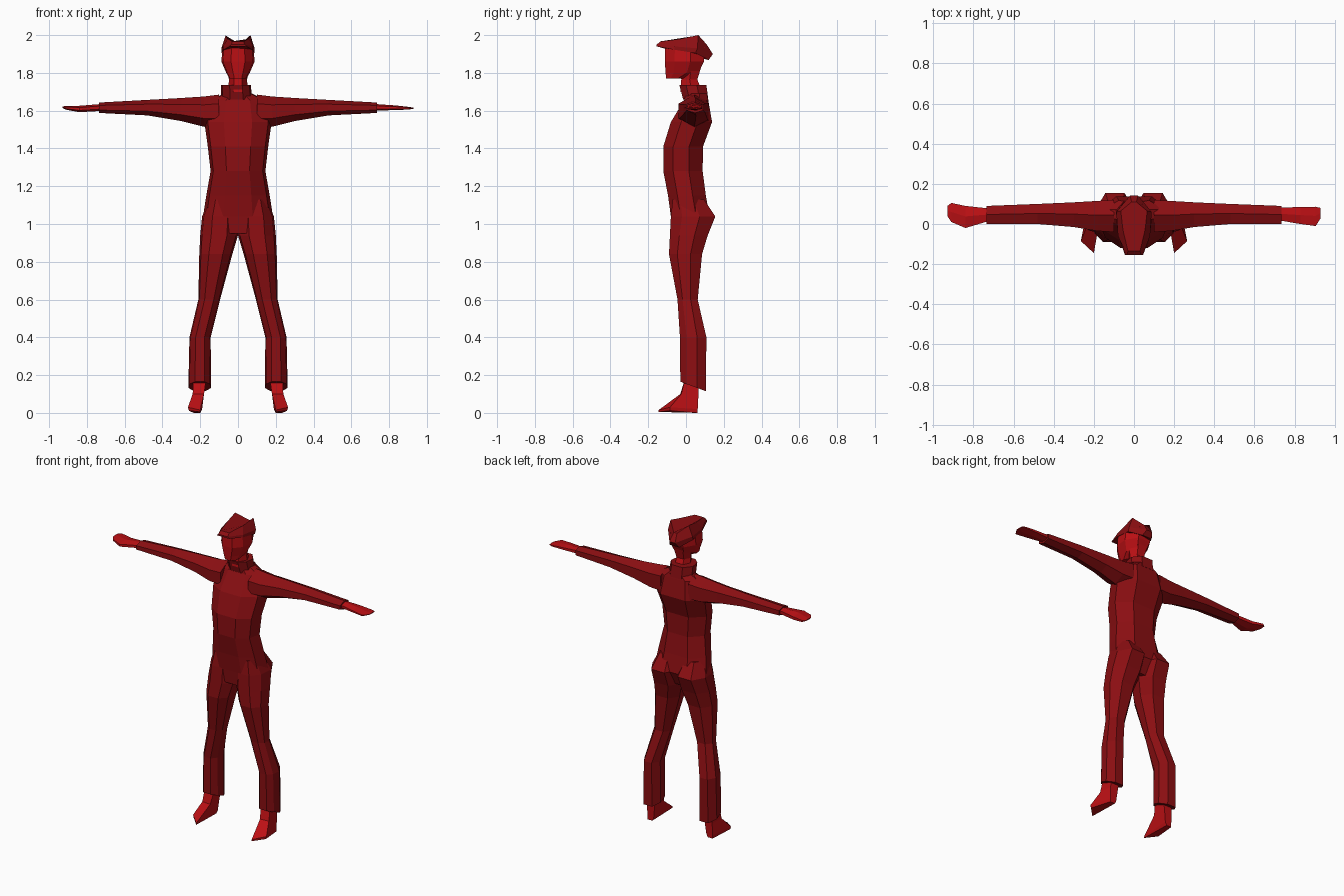
import bpy, bmesh


def material(name, rgb):
    m = bpy.data.materials.new(name)
    m.diffuse_color = (*rgb, 1)
    return m


CLOTH = material("dark red cloth", (0.26, 0.0045, 0.006))
SKIN = material("bright red skin", (0.50, 0.005, 0.007))


def loft(name, rings, mat):
    """Skin flat faces over rings with equal point counts and close both ends."""
    bm = bmesh.new()
    loops = [[bm.verts.new(p) for p in ring] for ring in rings]
    n = len(loops[0])
    for a, b in zip(loops, loops[1:]):
        for i in range(n):
            j = (i + 1) % n
            bm.faces.new((a[i], a[j], b[j], b[i]))
    bm.faces.new(loops[0][::-1])
    bm.faces.new(loops[-1])
    bmesh.ops.recalc_face_normals(bm, faces=bm.faces)
    me = bpy.data.meshes.new(name)
    bm.to_mesh(me)
    bm.free()
    me.materials.append(mat)
    ob = bpy.data.objects.new(name, me)
    bpy.context.collection.objects.link(ob)
    return ob


OCT = [(-.42, -1), (.42, -1), (.9, -.5), (1, .3), (.5, 1), (-.5, 1), (-1, .3), (-.9, -.5)]
HEX = [(-.45, -1), (.45, -1), (1, .05), (.55, 1), (-.55, 1), (-1, .05)]


def level(z, x0, x1, y0, y1, shape=OCT, slope=0.0):
    """Horizontal section; slope lowers the back edge."""
    cx, cy, hx, hy = (x0 + x1) / 2, (y0 + y1) / 2, (x1 - x0) / 2, (y1 - y0) / 2
    return [(cx + u * hx, cy + v * hy, z - slope * v) for u, v in shape]


def across(x, y0, y1, z0, z1, shape=HEX):
    """Section across an arm."""
    cy, cz, hy, hz = (y0 + y1) / 2, (z0 + z1) / 2, (y1 - y0) / 2, (z1 - z0) / 2
    return [(x, cy + v * hy, cz + u * hz) for u, v in shape]


def symmetric(half):
    """Close a loop given its +x half from front to back."""
    return half + [(-x, y, z) for x, y, z in reversed(half)]


# Torso
loft("torso", [level(z, -w, w, f, b) for z, w, f, b in [
    (.95, .165, -.07, .08), (1.04, .185, -.08, .125), (1.15, .168, -.095, .105),
    (1.28, .145, -.12, .088), (1.41, .16, -.12, .09), (1.54, .178, -.08, .138),
    (1.655, .15, -.01, .118), (1.69, .075, .0, .11)]], CLOTH)

# Collar, neck and head
loft("collar", [level(1.66, -.09, .075, -.015, .118),
                level(1.735, -.09, .068, -.035, .108)], CLOTH)
loft("neck", [level(1.70, -.052, .052, -.03, .085, HEX),
              level(1.765, -.048, .048, -.025, .06, HEX),
              level(1.83, -.06, .06, -.03, .08, HEX)], SKIN)
loft("head", [level(z, -w, w, f, b) for z, w, f, b in [
    (1.77, .045, -.105, -.01), (1.80, .062, -.108, .065),
    (1.86, .088, -.112, .095), (1.935, .082, -.112, .10)]], SKIN)

# Peaked cap: lower rim, crown shoulder, crown ridge
loft("cap", [
    symmetric([(.045, -.155, 1.94), (.078, -.06, 1.922), (.087, .05, 1.905), (.035, .12, 1.868)]),
    symmetric([(.035, -.155, 1.95), (.08, -.06, 1.94), (.088, .06, 1.93), (.02, .142, 1.90)]),
    symmetric([(.03, -.135, 1.967), (.055, -.03, 1.98), (.066, .065, 1.998), (.012, .11, 1.95)]),
], CLOTH)
bpy.data.objects["cap"].data.vertices[18].co.z = 2.0

# Arms, legs and feet
for s, side in ((1, "left"), (-1, "right")):
    loft(side + "_sleeve", [across(s * x, f, b, lo, hi) for x, f, b, lo, hi in [
        (.10, -.04, .12, 1.51, 1.685), (.18, -.035, .115, 1.515, 1.675),
        (.30, -.015, .108, 1.545, 1.667), (.48, .0, .10, 1.575, 1.657),
        (.735, .0, .09, 1.588, 1.643)]], CLOTH)

    leg = [(1.13, .03, .155, -.07, .095, 0), (1.04, .0, .19, -.08, .155, 0),
           (.94, .0, .2, -.085, .115, 0), (.84, .03, .205, -.09, .085, 0),
           (.60, .095, .21, -.045, .062, 0), (.40, .145, .257, -.032, .108, 0),
           (.14, .142, .263, -.03, .105, .025)]
    loft(side + "_leg", [[(s * x, y, z) for x, y, z in level(z, a, b, f, k, OCT, t)]
                         for z, a, b, f, k, t in leg], CLOTH)

    foot = [[(.165, .0, .20), (.235, .0, .20), (.235, .068, .20), (.165, .068, .20)],
            [(.18, -.03, .10), (.24, -.025, .10), (.235, .066, .10), (.18, .066, .10)],
            [(.20, -.145, .015), (.265, -.085, .03), (.235, .062, .02), (.19, .062, .02)],
            [(.20, -.145, .005), (.26, -.085, .012), (.235, .062, 0), (.20, .062, 0)]]
    loft(side + "_foot", [[(s * x, y, z) for x, y, z in r] for r in foot], SKIN)

# Hands, held at slightly different angles
hands = {
    "left_hand": [(.70, .022, .08, 1.60, 1.637), (.83, .0, .085, 1.603, 1.628),
                  (.905, -.01, .086, 1.606, 1.62), (.93, .028, .08, 1.61, 1.616)],
    "right_hand": [(-.70, .022, .075, 1.60, 1.637), (-.84, -.02, .09, 1.592, 1.626),
                   (-.91, .01, .105, 1.605, 1.625), (-.93, .04, .09, 1.614, 1.622)]}
for name, rows in hands.items():
    loft(name, [across(*r) for r in rows], SKIN)
